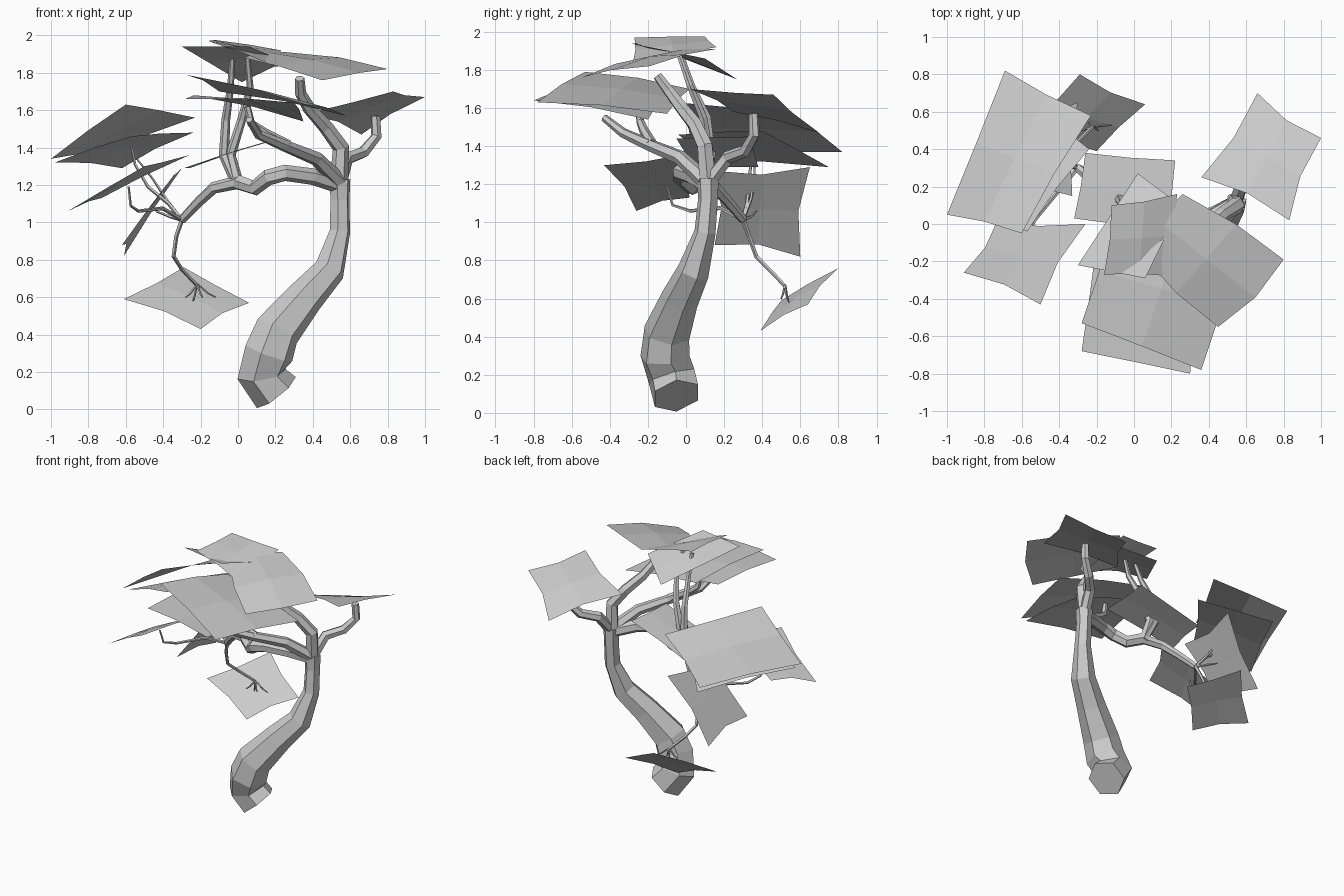
import bpy, bmesh, math
from mathutils import Vector


def finish(name, bm):
    me = bpy.data.meshes.new(name)
    bm.to_mesh(me)
    bm.free()
    ob = bpy.data.objects.new(name, me)
    bpy.context.collection.objects.link(ob)


def tube(name, pts, radii, sides=6):
    """Flat-sided tapered tube; radii is a list per point, or (start, end)."""
    pts = [Vector(p) for p in pts]
    n = len(pts)
    if len(radii) != n:
        a, b = radii
        radii = [a + (b - a) * i / (n - 1) for i in range(n)]
    steps = [(q - p).normalized() for p, q in zip(pts, pts[1:])]
    bm = bmesh.new()
    rings, u = [], None
    for i, p in enumerate(pts):
        t = (steps[max(i - 1, 0)] + steps[min(i, n - 2)]).normalized()
        if u is None:
            u = t.cross(Vector((0, 1, 0)))
            if u.length < 0.1:
                u = t.cross(Vector((1, 0, 0)))
        u = (u - t * u.dot(t)).normalized()
        v = t.cross(u)
        angles = [k * math.tau / sides for k in range(sides)]
        rings.append([bm.verts.new(p + radii[i] * (u * math.cos(a) + v * math.sin(a)))
                      for a in angles])
    for r0, r1 in zip(rings, rings[1:]):
        for k in range(sides):
            j = (k + 1) % sides
            bm.faces.new((r0[k], r0[j], r1[j], r1[k]))
    bm.faces.new(rings[0][::-1])
    bm.faces.new(rings[-1])
    finish(name, bm)


def leaf(name, a, b, c, d, lift=0.03, pull=0.12):
    """Four-quad foliage card: pinched edge middles and a raised centre."""
    cs = [Vector(p) for p in (a, b, c, d)]
    mid = sum(cs, Vector()) / 4
    nrm = (cs[2] - cs[0]).cross(cs[3] - cs[1]).normalized()
    if nrm.z < 0:
        nrm = -nrm
    bm = bmesh.new()
    cv = [bm.verts.new(p) for p in cs]
    ev = [bm.verts.new(((cs[i] + cs[(i + 1) % 4]) / 2).lerp(mid, pull) + nrm * lift * 0.5)
          for i in range(4)]
    m = bm.verts.new(mid + nrm * lift)
    for i in range(4):
        bm.faces.new((cv[i], ev[i], m, ev[i - 1]))
    bmesh.ops.recalc_face_normals(bm, faces=bm.faces)
    finish(name, bm)


# Trunk
tube("trunk",
     [(.205, -.05, .09), (.125, -.075, .19), (.165, -.11, .30), (.21, -.10, .42), (.36, -.03, .60),
      (.49, .04, .745), (.545, .10, .95), (.545, .115, 1.12), (.545, .115, 1.23)],
     [.133, .132, .135, .125, .10, .085, .057, .053, .058])

# Main boughs
tube("bough_right", [(.54, .11, 1.2), (.58, .22, 1.34), (.67, .31, 1.375), (.74, .36, 1.46),
                     (.735, .355, 1.57)], (.04, .026))
tube("bough_top", [(.54, .115, 1.2), (.55, .10, 1.40), (.47, .05, 1.51), (.38, -.03, 1.61),
                   (.335, -.09, 1.69), (.33, -.15, 1.77)], (.05, .025))
tube("bough_front", [(.54, .1, 1.22), (.42, -.03, 1.34), (.25, -.2, 1.41), (.11, -.33, 1.47),
                     (.06, -.43, 1.55)], (.045, .02))
tube("bough_front_fork", [(.27, -.18, 1.41), (.14, -.22, 1.48), (.07, -.24, 1.53), (.05, -.25, 1.62)],
     (.03, .018))
tube("bough_left", [(.54, .11, 1.2), (.40, .03, 1.245), (.25, -.03, 1.265), (.16, -.03, 1.24),
                    (.09, .03, 1.185), (0, .09, 1.215)], (.045, .042))
tube("bough_far_left", [(0, .09, 1.215), (-.13, .15, 1.185), (-.21, .22, 1.11), (-.30, .30, 1.015)],
     (.036, .024))

# Upright stems on the left bough
tube("stem_a", [(0, .10, 1.2), (-.075, .13, 1.36), (-.065, .11, 1.55), (-.04, .03, 1.72),
                (-.03, -.03, 1.89)], (.033, .014))
tube("stem_b", [(0, .10, 1.2), (-.04, .12, 1.36), (.02, .09, 1.55), (.065, .02, 1.72),
                (.05, -.04, 1.89)], (.033, .014))

# Thin twigs
knot = (-.30, .30, 1.015)
tube("twig_down", [knot, (-.33, .33, .93), (-.345, .37, .82), (-.30, .44, .75), (-.22, .52, .665)],
     (.013, .01), 5)
for i, tip in enumerate([(-.28, .50, .60), (-.24, .54, .58), (-.19, .50, .60), (-.12, .53, .60)]):
    tube(f"twig_tip_{i}", [(-.22, .52, .67), Vector((-.22, .52, .65)).lerp(Vector(tip), .6), tip],
         (.007, .004), 5)
tube("twig_up_a", [knot, (-.37, .32, 1.10), (-.48, .33, 1.19), (-.55, .34, 1.31), (-.57, .34, 1.41)],
     (.013, .006), 5)
tube("twig_up_b", [knot, (-.38, .34, 1.12), (-.46, .36, 1.24), (-.54, .36, 1.34)], (.01, .005), 5)
tube("twig_front", [knot, (-.40, .18, 1.075), (-.53, .02, 1.06), (-.575, -.07, 1.09),
                    (-.585, -.10, 1.19)], (.013, .006), 5)
tube("twig_side", [knot, (-.36, .34, 1.03), (-.44, .37, 1.06)], (.012, .005), 5)

# Foliage cards
leaf("leaf_right", (.66, .70, 1.47), (1, .46, 1.67), (.83, .02, 1.70), (.36, .25, 1.58), .01)
leaf("leaf_front_right", (.26, .16, 1.91), (.80, -.19, 1.82), (.45, -.55, 1.76), (.03, -.15, 1.88), .03, -.1)
leaf("leaf_peak", (-.16, -.27, 1.97), (-.12, .10, 1.975), (.23, .16, 1.92), (.21, -.28, 1.83), .01, .05)
leaf("leaf_top_back", (.02, .27, 1.75), (.25, .10, 1.86), (.06, -.29, 1.94), (-.30, -.22, 1.94), 0, 0)
leaf("leaf_front_upper", (-.28, -.53, 1.79), (.36, -.78, 1.63), (.58, -.10, 1.57), (-.10, .02, 1.70), .03, 0)
leaf("leaf_front_lower", (-.28, -.68, 1.66), (.30, -.80, 1.64), (.35, -.20, 1.54), (-.20, -.10, 1.67), .03, 0)
leaf("leaf_middle", (-.32, .03, 1.28), (-.26, .38, 1.29), (.22, .34, 1.45), (.20, -.05, 1.44), .01, .03)
leaf("leaf_left_upper", (-.60, -.05, 1.63), (-1, .05, 1.34), (-.69, .82, 1.37), (-.23, .58, 1.56), .02, .03)
leaf("leaf_left_lower", (-.57, -.04, 1.46), (-.98, .09, 1.32), (-.62, .75, 1.29), (-.24, .40, 1.48), .02, .05)
leaf("leaf_left_front", (-.91, -.26, 1.06), (-.50, -.43, 1.30), (-.26, 0, 1.36), (-.73, .02, 1.13), .01, .12)
leaf("leaf_hanging", (-.30, .65, 1.29), (-.33, .15, 1.27), (-.62, .15, .88), (-.61, .60, .82), .01, .15)
leaf("leaf_low", (-.29, .80, .76), (.06, .64, .57), (-.20, .39, .43), (-.61, .50, .59), .02, .08)
